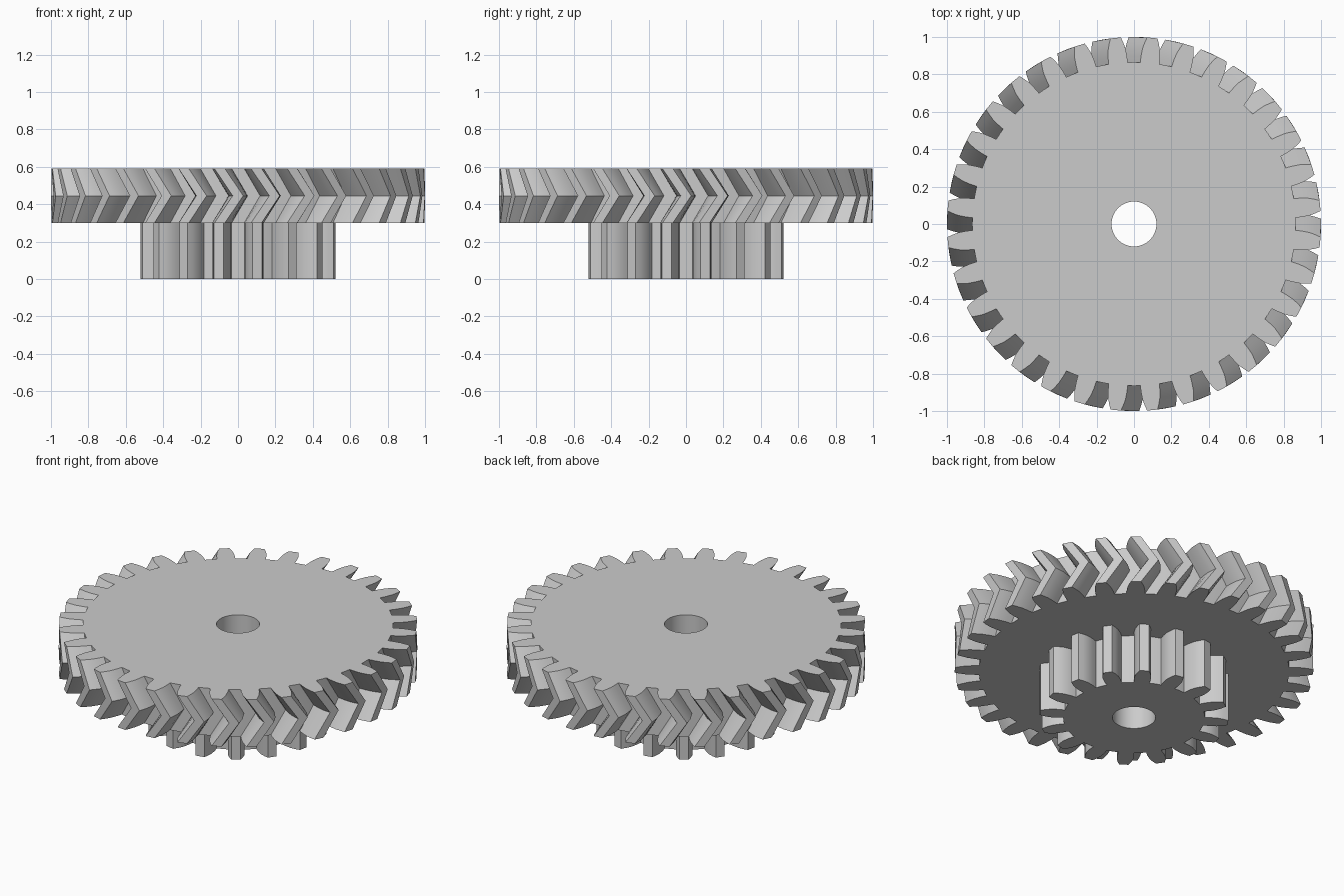
import bpy
import bmesh
from math import cos, sin, pi

cube = bpy.data.objects.get("Cube")
if cube:
    bpy.data.objects.remove(cube, do_unlink=True)

BORE_RADIUS = 0.12
BORE_SIDES = 64

steel = bpy.data.materials.new("plain_grey")
steel.use_nodes = True
grey = (0.6, 0.6, 0.6, 1.0)
steel.diffuse_color = grey
steel.node_tree.nodes["Principled BSDF"].inputs["Base Color"].default_value = grey


def gear_outline(teeth, flank):
    """Polar outline; flank lists (radius, half thickness) from root to tip."""
    pitch = 2 * pi / teeth
    points = []
    for i in range(teeth):
        centre = (i + 0.5) * pitch
        points.append((flank[0][0], centre - pitch / 2))
        points += [(r, centre - half / r) for r, half in flank]
        points += [(r, centre + half / r) for r, half in reversed(flank)]
    return points


def ring(bm, points, z, twist=0.0):
    """Closed loop of vertices from polar points."""
    return [bm.verts.new((r * cos(a + twist), r * sin(a + twist), z)) for r, a in points]


def wall(bm, lower, upper):
    for i in range(len(lower)):
        j = (i + 1) % len(lower)
        bm.faces.new((lower[i], lower[j], upper[j], upper[i]))


def cap(bm, outer, inner):
    """Flat annular end face between the tooth outline and the bore."""
    edges = []
    for loop in (outer, inner):
        for i, v in enumerate(loop):
            w = loop[(i + 1) % len(loop)]
            edges.append(bm.edges.get((v, w)))
    bmesh.ops.triangle_fill(bm, edges=edges, use_beauty=True)


def make_gear(name, teeth, flank, layers):
    """Layers are (height, twist) pairs from bottom to top."""
    bm = bmesh.new()
    outline = gear_outline(teeth, flank)
    bore = [(BORE_RADIUS, 2 * pi * i / BORE_SIDES) for i in range(BORE_SIDES)]
    rims = [ring(bm, outline, z, twist) for z, twist in layers]
    for lower, upper in zip(rims, rims[1:]):
        wall(bm, lower, upper)
    bore_bottom = ring(bm, bore, layers[0][0])
    bore_top = ring(bm, bore, layers[-1][0])
    wall(bm, bore_top, bore_bottom)
    cap(bm, rims[0], bore_bottom)
    cap(bm, rims[-1], bore_top)
    bmesh.ops.recalc_face_normals(bm, faces=bm.faces)
    mesh = bpy.data.meshes.new(name)
    bm.to_mesh(mesh)
    bm.free()
    mesh.materials.append(steel)
    obj = bpy.data.objects.new(name, mesh)
    bpy.context.collection.objects.link(obj)
    bpy.ops.object.select_all(action="DESELECT")
    obj.select_set(True)
    bpy.context.view_layer.objects.active = obj
    bpy.ops.object.shade_smooth_by_angle(angle=pi / 9)
    return obj


# Large herringbone wheel: the middle is twisted by half a tooth
large_flank = [(0.865, 0.0515), (0.90, 0.0505), (0.941, 0.0462), (0.975, 0.037), (1.0, 0.028)]
make_gear("herringbone_wheel", 32, large_flank, [(0.30, 0), (0.445, pi / 32), (0.59, 0)])

# Small straight-toothed pinion underneath
small_flank = [(0.395, 0.043), (0.43, 0.047), (0.47, 0.0455), (0.50, 0.037), (0.527, 0.026)]
make_gear("spur_pinion", 16, small_flank, [(0, 0), (0.30, 0)])
